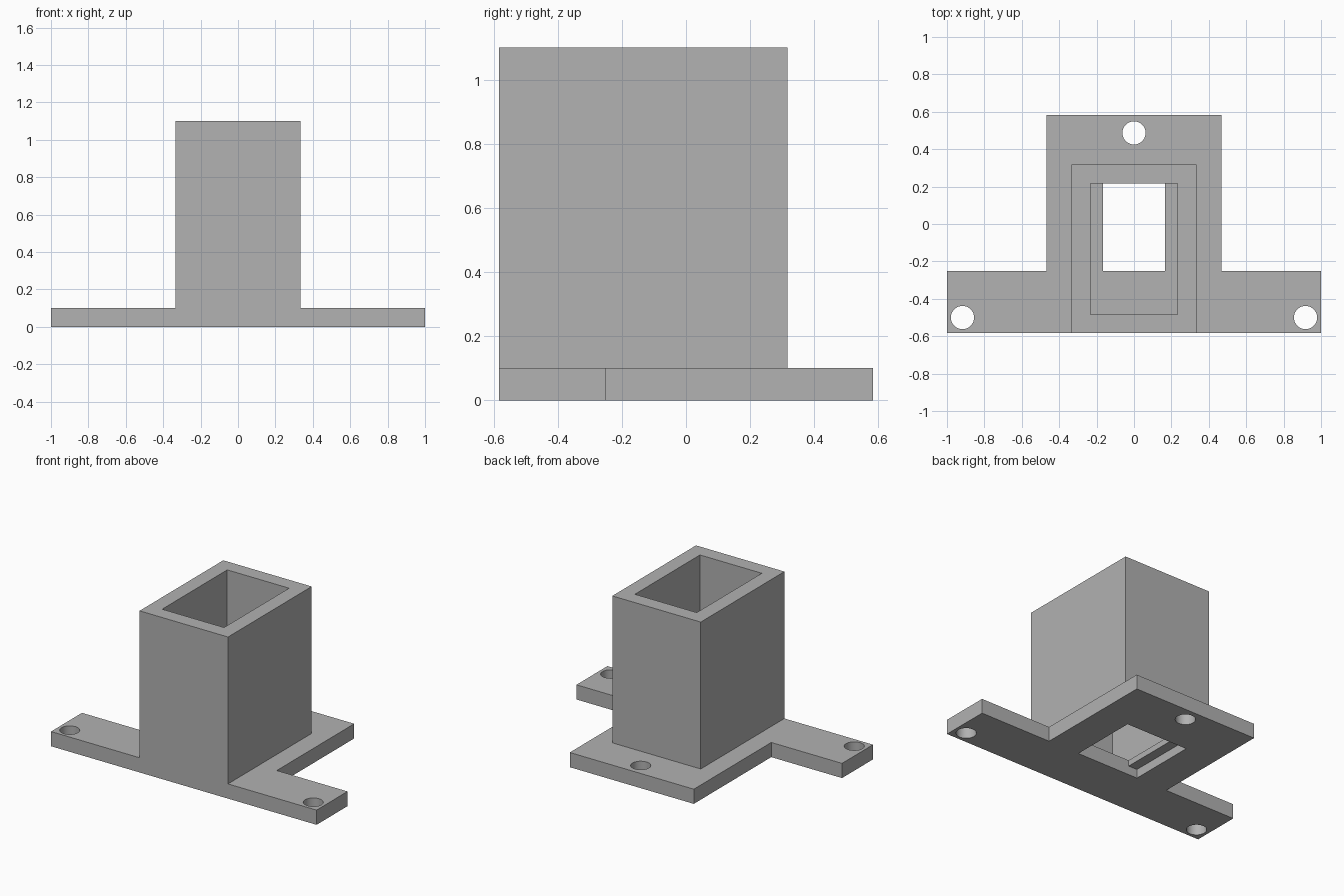
import bpy
import bmesh
from math import radians

default = bpy.data.objects.get("Cube")
if default:
    bpy.data.objects.remove(default, do_unlink=True)

GREY = (0.445, 0.445, 0.445, 1)
PLATE = 0.10       # plate thickness
TOP = 1.10         # top of the sleeve
FRONT, BACK = -0.583, 0.583

grey = bpy.data.materials.new("plain grey")
grey.use_nodes = True
grey.diffuse_color = GREY
grey.node_tree.nodes["Principled BSDF"].inputs["Base Color"].default_value = GREY


def prism(name, outline, z0, z1):
    """Extrude a flat outline from z0 up to z1."""
    bm = bmesh.new()
    base = bm.faces.new([bm.verts.new((x, y, z0)) for x, y in outline])
    new = bmesh.ops.extrude_face_region(bm, geom=[base])["geom"]
    for v in new:
        if isinstance(v, bmesh.types.BMVert):
            v.co.z = z1
    bmesh.ops.recalc_face_normals(bm, faces=bm.faces)
    mesh = bpy.data.meshes.new(name)
    bm.to_mesh(mesh)
    bm.free()
    mesh.materials.append(grey)
    obj = bpy.data.objects.new(name, mesh)
    bpy.context.collection.objects.link(obj)
    return obj


def box(name, half_x, y0, y1, z0, z1):
    return prism(name, [(-half_x, y0), (half_x, y0), (half_x, y1), (-half_x, y1)], z0, z1)


def combine(target, tool, operation):
    """Apply a boolean to the target and remove the tool."""
    mod = target.modifiers.new("join", "BOOLEAN")
    mod.operation = operation
    mod.solver = "EXACT"
    mod.object = tool
    bpy.context.view_layer.objects.active = target
    bpy.ops.object.modifier_apply(modifier=mod.name)
    bpy.data.objects.remove(tool, do_unlink=True)


# T-shaped mounting plate
half = [(1, FRONT), (1, -0.25), (0.467, -0.25), (0.467, BACK)]
bracket = prism("socket_bracket", half + [(-x, y) for x, y in reversed(half)], 0, PLATE)

# Upright rectangular sleeve, flush with the plate's front
combine(bracket, box("sleeve", 0.333, FRONT, 0.317, 0, TOP), "UNION")

# Hollow of the sleeve, floor opening, and wider recess leaving thin side ledges
combine(bracket, box("hollow", 0.233, -0.483, 0.217, PLATE, TOP + 0.2), "DIFFERENCE")
combine(bracket, box("opening", 0.167, -0.25, 0.217, -0.1, 0.3), "DIFFERENCE")
combine(bracket, box("recess", 0.233, -0.25, 0.217, -0.1, 0.06), "DIFFERENCE")

# Three round screw holes
for x, y in [(-0.917, -0.5), (0.917, -0.5), (0, 0.487)]:
    bpy.ops.mesh.primitive_cylinder_add(vertices=48, radius=0.062, depth=0.4, location=(x, y, 0))
    hole = bpy.context.object
    hole.data.materials.append(grey)
    combine(bracket, hole, "DIFFERENCE")

# Smooth hole walls, crisp edges elsewhere
bpy.ops.object.select_all(action="DESELECT")
bracket.select_set(True)
bpy.context.view_layer.objects.active = bracket
bpy.ops.object.shade_smooth_by_angle(angle=radians(30))
